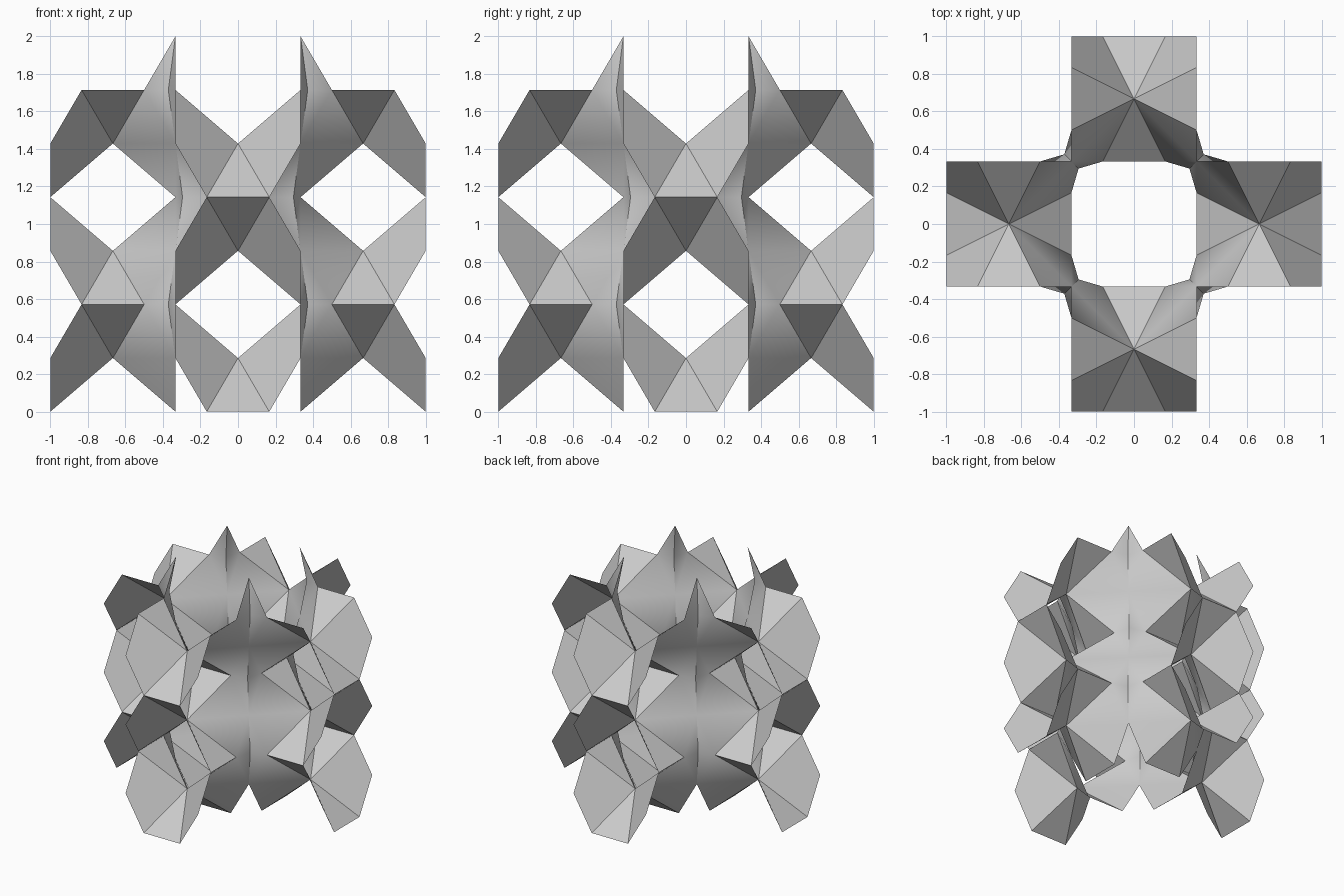
import bpy
import bmesh
import math
from mathutils import Vector

old = bpy.data.objects.get("Cube")
if old:
    bpy.data.objects.remove(old, do_unlink=True)

HALF = 1 / 3        # half width of one cell
STEP = 2 / 7        # half height of one cell
PULL = 0.038        # how far a corner web's middle sits off its corner
SIGNS = (-1, 1)

grey = bpy.data.materials.new("light_grey")
grey.use_nodes = True
grey.diffuse_color = (0.6, 0.6, 0.6, 1)
grey.node_tree.nodes["Principled BSDF"].inputs["Base Color"].default_value = (0.6, 0.6, 0.6, 1)

bm = bmesh.new()


def face(*points):
    bm.faces.new([bm.verts.new(p) for p in points])


def saddle(center, lift):
    """Eight-sided saddle: x sides bend by lift, y sides bend the other way."""
    def at(x, y, z):
        return center + Vector((x * HALF, y * HALF, z * STEP * lift))

    for s in SIGNS:
        face(center, at(s, -s / 2, 1), at(s, s / 2, 1))
        face(center, at(s / 2, s, -1), at(-s / 2, s, -1))
        for t in SIGNS:
            face(center, at(s, t / 2, 1), at(s, t, 0), at(s / 2, t, -1))


def corner_web(sx, sy, z, out):
    """Folded diamond joining two neighbouring towers; out is 1 or -1."""
    def at(x, y, dz):
        return Vector((sx * (HALF + out * x), sy * (HALF + out * y), z + dz))

    middle = at(PULL, PULL, 0)
    for dz in (-STEP, STEP):
        tip = at(0, 0, dz)
        face(middle, at(HALF / 2, 0, 0), tip)
        face(middle, tip, at(0, HALF / 2, 0))


# Four towers of three saddles, bending alternately
for level in range(3):
    z = STEP * (2 * level + 1)
    flip = (-1) ** level
    for s in SIGNS:
        saddle(Vector((s * 2 * HALF, 0, z)), -flip)
        saddle(Vector((0, s * 2 * HALF, z)), flip)

# Webs between towers, alternately outside and inside the corner
for level in range(3):
    for sx in SIGNS:
        for sy in SIGNS:
            corner_web(sx, sy, STEP * (2 * level + 2), (-1) ** level)

# Weld everything into one continuous surface
bmesh.ops.remove_doubles(bm, verts=bm.verts, dist=0.001)
bmesh.ops.recalc_face_normals(bm, faces=bm.faces)

mesh = bpy.data.meshes.new("saddle_lattice")
bm.to_mesh(mesh)
bm.free()
mesh.materials.append(grey)
lattice = bpy.data.objects.new("saddle_lattice", mesh)
bpy.context.collection.objects.link(lattice)

bpy.context.view_layer.objects.active = lattice
lattice.select_set(True)
bpy.ops.object.shade_smooth_by_angle(angle=math.radians(35))
